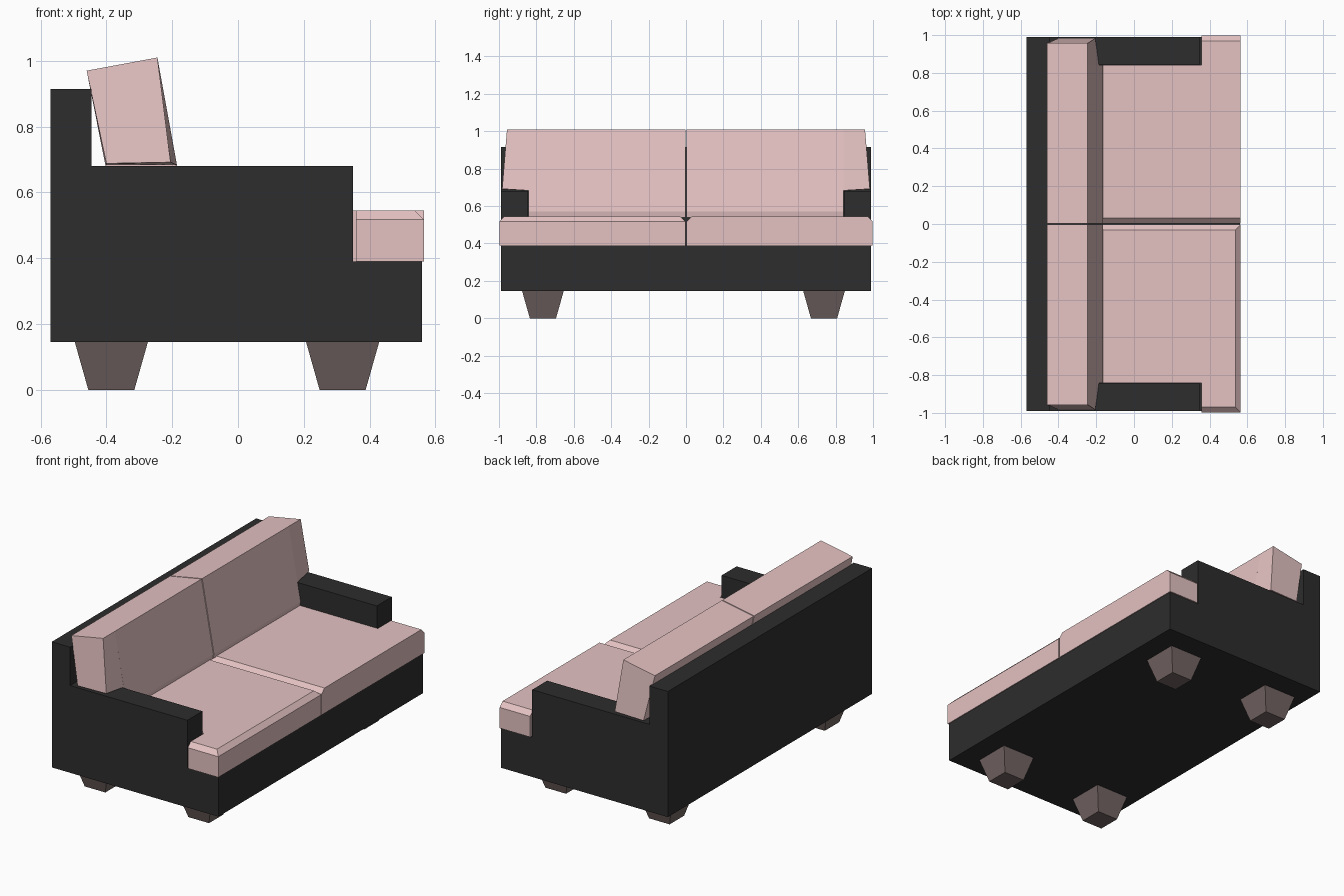
import bpy, bmesh
from mathutils import Vector

if "Cube" in bpy.data.objects:
    bpy.data.objects.remove(bpy.data.objects["Cube"])


def material(name, rgb):
    m = bpy.data.materials.new(name)
    m.diffuse_color = (*rgb, 1)
    m.use_nodes = True
    m.node_tree.nodes["Principled BSDF"].inputs["Base Color"].default_value = m.diffuse_color
    return m


BLACK = material("black_fabric", (0.026, 0.026, 0.026))
PINK = material("pink_fabric", (0.78, 0.54, 0.54))
BROWN = material("brown_wood", (0.17, 0.13, 0.125))


def finish(name, bm, mat):
    bmesh.ops.recalc_face_normals(bm, faces=bm.faces)
    me = bpy.data.meshes.new(name)
    bm.to_mesh(me)
    bm.free()
    ob = bpy.data.objects.new(name, me)
    bpy.context.collection.objects.link(ob)
    me.materials.append(mat)
    return ob


def prism(points, offset):
    """Extrude a flat outline of 3D points by an offset vector."""
    bm = bmesh.new()
    face = bm.faces.new([bm.verts.new(p) for p in points])
    ext = bmesh.ops.extrude_face_region(bm, geom=[face], use_keep_orig=True)
    verts = [g for g in ext["geom"] if isinstance(g, bmesh.types.BMVert)]
    bmesh.ops.translate(bm, verts=verts, vec=Vector(offset))
    return bm


def loft(rings):
    """Join matching closed rings into a capped solid."""
    bm = bmesh.new()
    loops = [[bm.verts.new(p) for p in r] for r in rings]
    n = len(loops[0])
    for a, b in zip(loops, loops[1:]):
        for i in range(n):
            j = (i + 1) % n
            bm.faces.new((a[i], a[j], b[j], b[i]))
    bm.faces.new(loops[0][::-1])
    bm.faces.new(loops[-1])
    return bm


# Frame: stepped side profile across the full width, with the seat well cut out
side = [(-0.57, 0.145), (0.56, 0.145), (0.56, 0.39), (0.35, 0.39),
        (0.35, 0.68), (-0.445, 0.68), (-0.445, 0.915), (-0.57, 0.915)]
frame = finish("frame", prism([(x, -0.99, z) for x, z in side], (0, 1.98, 0)), BLACK)
well = [(-0.445, 0.39), (0.7, 0.39), (0.7, 1.2), (-0.445, 1.2)]
cutter = finish("seat_well_cutter",
                prism([(x, -0.845, z) for x, z in well], (0, 1.69, 0)), BLACK)
cutter.hide_render = True
cutter.hide_viewport = True
cut = frame.modifiers.new("seat_well", "BOOLEAN")
cut.operation = 'DIFFERENCE'
cut.solver = 'EXACT'
cut.object = cutter

for s, label in ((-1, "left"), (1, "right")):
    # Seat cushion: L outline whose ear wraps around the front of the arm
    outline = [(-0.44, 0.003), (0.565, 0.003), (0.565, 0.998),
               (0.358, 0.998), (0.358, 0.842), (-0.44, 0.842)]
    bm = prism([(x, s * y, 0.39) for x, y in outline], (0, 0, 0.155))
    edges = []
    for e in bm.edges:
        a, b = (v.co for v in e.verts)
        if min(a.z, b.z) < 0.5:
            continue
        inner = max(abs(a.y), abs(b.y)) < 0.01
        outer = min(abs(a.y), abs(b.y)) > 0.99
        front = min(a.x, b.x) > 0.56 and s < 0
        if inner or outer or front:
            edges.append(e)
    bmesh.ops.bevel(bm, geom=edges, offset=0.028, segments=1, affect='EDGES')
    finish(label + "_seat_cushion", bm, PINK)

    # Back cushion: leaning main block plus a tapered wing resting on the arm
    def ring(y_top, y_low, xz):
        return [(x, s * (y_top if z > 0.8 else y_low), z) for x, z in xz]
    main = [(-0.46, 0.97), (-0.245, 1.01), (-0.165, 0.57), (-0.17, 0.54), (-0.375, 0.54)]
    finish(label + "_back_cushion",
           loft([ring(0.003, 0.003, main), ring(0.842, 0.842, main)]), PINK)
    wing_in = [(-0.46, 0.97), (-0.245, 1.01), (-0.186, 0.683), (-0.402, 0.683)]
    wing_out = [(-0.46, 0.97), (-0.245, 1.01), (-0.205, 0.692), (-0.40, 0.688)]
    finish(label + "_back_cushion_wing",
           loft([ring(0.842, 0.842, wing_in), ring(0.957, 0.983, wing_out)]), PINK)

# Tapered square legs
for cx, xn in ((-0.385, "back"), (0.318, "front")):
    for cy, yn in ((-0.765, "left"), (0.738, "right")):
        rings = [[(cx + a * r, cy + b * r, z)
                  for a, b in ((-1, -1), (1, -1), (1, 1), (-1, 1))]
                 for r, z in ((0.07, 0), (0.111, 0.145))]
        finish(f"{xn}_{yn}_leg", loft(rings), BROWN)
